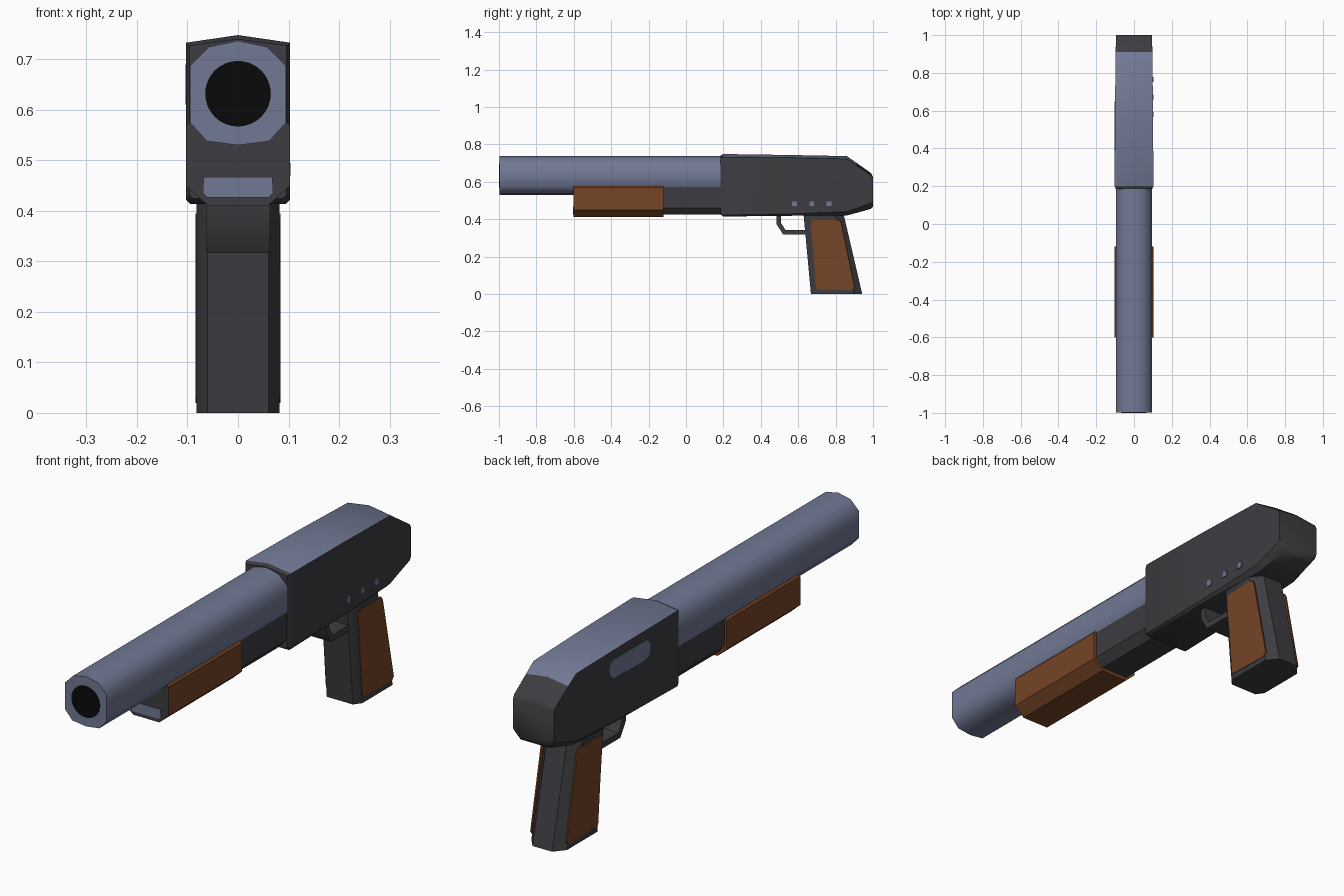
import bpy, bmesh, math

if "Cube" in bpy.data.objects:
    bpy.data.objects.remove(bpy.data.objects["Cube"])


def material(name, rgb):
    m = bpy.data.materials.new(name)
    m.diffuse_color = (*rgb, 1)
    m.use_nodes = True
    m.node_tree.nodes["Principled BSDF"].inputs["Base Color"].default_value = m.diffuse_color
    return m


STEEL = material("blue_steel", (0.165, 0.19, 0.295))
DARK = material("dark_metal", (0.047, 0.046, 0.053))
WOOD = material("brown_wood", (0.18, 0.058, 0.019))
BLACK = material("bore_black", (0.003, 0.003, 0.003))


def loft(name, rings, mats, angle=40):
    """Skin equal-length rings of 3D points and cap both ends."""
    bm = bmesh.new()
    vs = [[bm.verts.new(p) for p in r] for r in rings]
    n = len(rings[0])
    for a, b in zip(vs, vs[1:]):
        for i in range(n):
            j = (i + 1) % n
            bm.faces.new((a[i], a[j], b[j], b[i]))
    bm.faces.new(vs[0])
    bm.faces.new(vs[-1])
    bmesh.ops.recalc_face_normals(bm, faces=bm.faces)
    me = bpy.data.meshes.new(name)
    bm.to_mesh(me)
    bm.free()
    for m in mats:
        me.materials.append(m)
    ob = bpy.data.objects.new(name, me)
    bpy.context.collection.objects.link(ob)
    bpy.ops.object.select_all(action='DESELECT')
    ob.select_set(True)
    bpy.context.view_layer.objects.active = ob
    bpy.ops.object.shade_smooth_by_angle(angle=math.radians(angle))
    return ob


def mirrored(half):
    """Close a right-hand (x, z) half outline across x = 0."""
    return half + [(-x, z) for x, z in reversed(half) if x > 0]


def along_y(name, outline, y0, y1, mats, angle=40):
    return loft(name, [[(x, y, z) for x, z in outline] for y in (y0, y1)], mats, angle)


def along_x(name, outline, x0, x1, mats, angle=40):
    return loft(name, [[(x, y, z) for y, z in outline] for x in (x0, x1)], mats, angle)


# Barrel with flat black bore
barrel = mirrored([(0, .737), (.057, .725), (.095, .687), (.095, .575), (.062, .538), (0, .53)])
along_y("barrel", barrel, -.998, .25, [STEEL], 60)
bore = [(.065 * math.cos(t * math.pi / 16), .632 + .065 * math.sin(t * math.pi / 16)) for t in range(32)]
along_y("bore", bore, -1.0, -.996, [BLACK])

# Magazine housing below the barrel, with its steel end plate
tube = mirrored([(.092, .575), (.092, .46), (.06, .424)])
along_y("magazine_housing", tube, -.59, .25, [DARK])
plate = mirrored([(.068, .467), (.07, .435), (.06, .426)])
along_y("magazine_end_plate", plate, -.605, -.598, [STEEL])

# Sliding fore-end: wooden body, dark front face
fore = mirrored([(.094, .578), (.103, .568), (.103, .45), (.06, .411)])
fore_end = along_y("fore_end", fore, -.602, -.12, [WOOD, DARK])
for p in fore_end.data.polygons:
    if p.normal.y < -.9:
        p.material_index = 1


# Receiver: sections of (y, half width, ridge z, shoulder z, bottom z, bottom chamfer)
def section(y, w, top, sh, bot, c):
    return [(x, y, z) for x, z in mirrored([(0, top), (w, sh), (w, bot + c), (w - c, bot)])]


receiver = loft("receiver", [section(*s) for s in (
    (.185, .096, .740, .727, .424, .008),
    (.20, .103, .748, .733, .414, .008),
    (.55, .101, .743, .729, .418, .01),
    (.86, .098, .737, .722, .42, .02),
    (.91, .097, .702, .688, .433, .025),
    (.99, .096, .646, .634, .455, .03),
    (1.0, .094, .625, .618, .468, .03))], [DARK, STEEL])
for p in receiver.data.polygons:
    if p.normal.z > .5 and .2 < p.center.y < .91:
        p.material_index = 1

# Ejection port plate on the left side
port = []
for i in range(20):
    a = 2 * math.pi * (i + .5) / 20
    port.append((.515 + math.copysign(.095, math.cos(a)) + .04 * math.cos(a), .65 + .04 * math.sin(a)))
along_x("ejection_port", port, -.104, -.098, [STEEL])

# Three square pins on the right side
for i, y in enumerate((.58, .672, .764)):
    s = .013
    along_x(f"pin_{i + 1}", [(y - s, .482 - s), (y + s, .482 - s), (y + s, .482 + s), (y - s, .482 + s)],
            .098, .1035, [STEEL])


# Pistol grip: chamfered, raked column
def grip_ring(z, y0, y1):
    half = [(.06, y0), (.082, y0 + .03), (.082, y1 - .045), (.045, y1)]
    return [(x, y, z) for x, y in mirrored(half)]


loft("grip", [grip_ring(0, .668, .942), grip_ring(.43, .628, .842)], [DARK])
panel = [(.705, .025), (.89, .02), (.902, .035), (.83, .38), (.82, .395),
         (.68, .395), (.668, .38), (.695, .035)]
for side, sx in (("left", -1), ("right", 1)):
    along_x(f"grip_panel_{side}", panel, sx * .078, sx * .084, [WOOD])

# Trigger guard
guard = [(.485, .43), (.485, .372), (.52, .317), (.66, .317), (.66, .342), (.532, .342), (.508, .38), (.508, .43)]
along_x("trigger_guard", guard, -.063, .063, [DARK])
